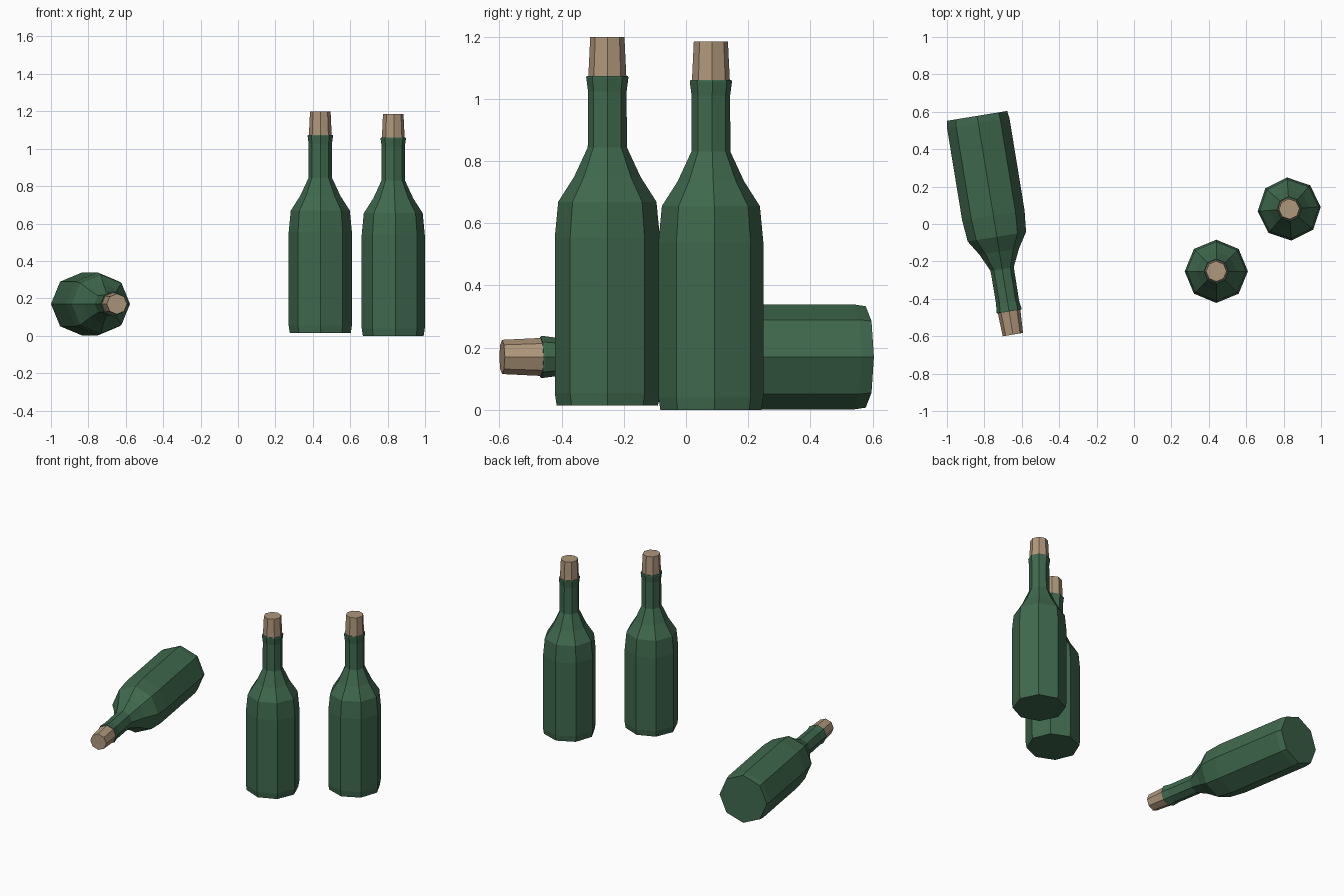
import bpy, bmesh
from math import cos, sin, pi, radians

if "Cube" in bpy.data.objects:
    bpy.data.objects.remove(bpy.data.objects["Cube"])

SIDES = 8


def material(name, color):
    m = bpy.data.materials.new(name)
    m.diffuse_color = color
    m.use_nodes = True
    m.node_tree.nodes["Principled BSDF"].inputs["Base Color"].default_value = m.diffuse_color
    return m


glass = material("green_glass", (0.05, 0.14, 0.075, 1))
cork_mat = material("cork", (0.43, 0.31, 0.20, 1))

# (radius, height) profiles
BOTTLE = [(0.163, 0.0), (0.169, 0.04), (0.169, 0.54), (0.158, 0.655),
          (0.107, 0.735), (0.063, 0.83), (0.062, 1.01), (0.068, 1.055),
          (0.066, 1.06)]
CORK = [(0.061, 1.06), (0.055, 1.185)]


def lathe(name, profile, mat, loc, rot):
    """Flat-faced turned solid with closed ends."""
    bm = bmesh.new()
    rings = [[bm.verts.new((r * cos(2 * pi * i / SIDES), r * sin(2 * pi * i / SIDES), z))
              for i in range(SIDES)] for r, z in profile]
    for a, b in zip(rings, rings[1:]):
        for i in range(SIDES):
            j = (i + 1) % SIDES
            bm.faces.new((a[i], a[j], b[j], b[i]))
    bm.faces.new(rings[0][::-1])
    bm.faces.new(rings[-1])
    mesh = bpy.data.meshes.new(name)
    bm.to_mesh(mesh)
    bm.free()
    mesh.materials.append(mat)
    ob = bpy.data.objects.new(name, mesh)
    ob.location = loc
    ob.rotation_euler = [radians(d) for d in rot]
    bpy.context.collection.objects.link(ob)


# two standing bottles and one lying down
PLACES = [("front", (0.44, -0.253, 0.014), (0, 0, 0)),
          ("back", (0.83, 0.08, 0.0), (0, 0, 4)),
          ("lying", (-0.839, 0.578, 0.17), (90, 0, 9.3))]
for label, loc, rot in PLACES:
    lathe(label + "_bottle", BOTTLE, glass, loc, rot)
    lathe(label + "_cork", CORK, cork_mat, loc, rot)
